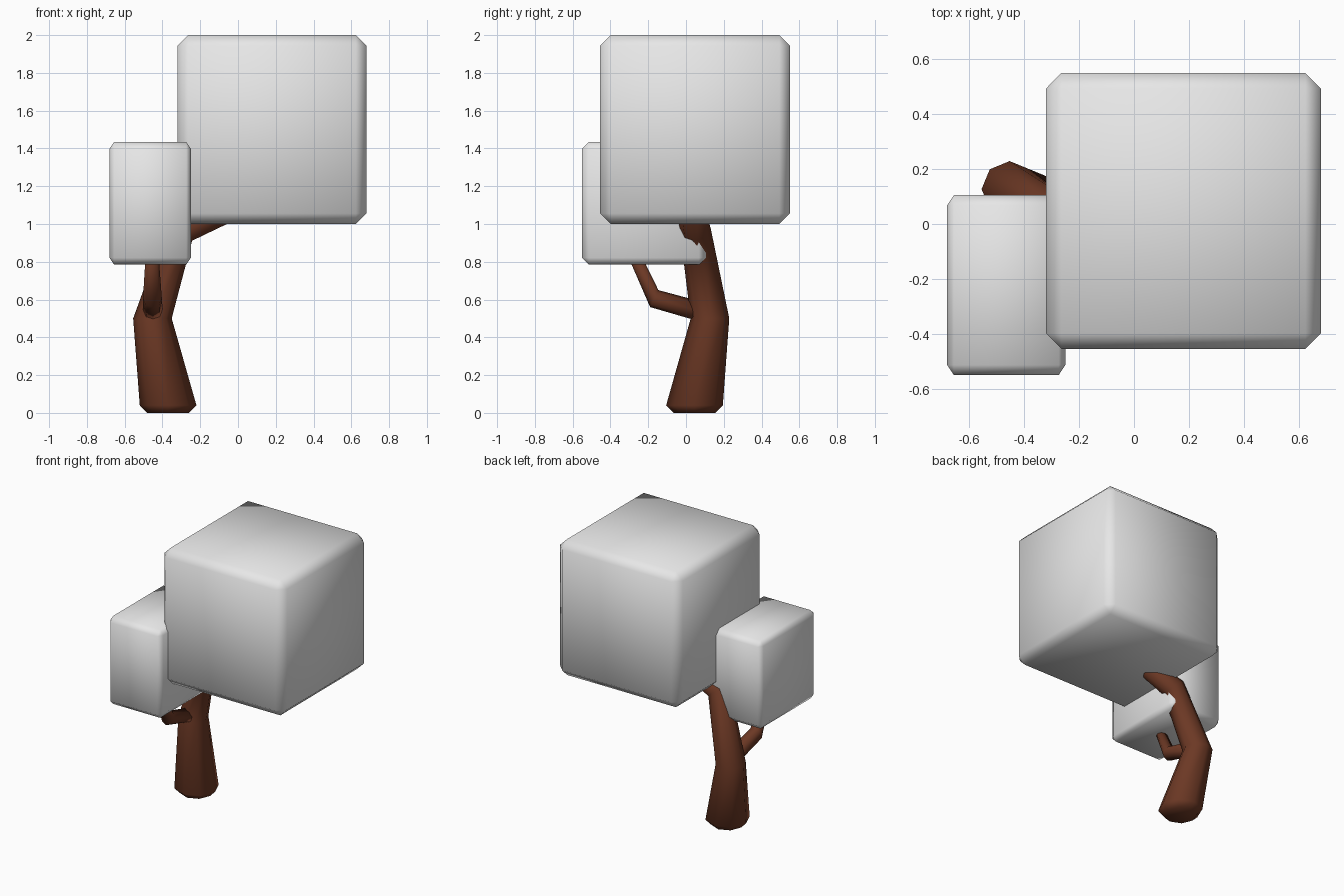
import bpy, bmesh, math
from mathutils import Vector

if "Cube" in bpy.data.objects:
    bpy.data.objects.remove(bpy.data.objects["Cube"])


def material(name, color):
    m = bpy.data.materials.new(name)
    m.diffuse_color = (*color, 1)
    m.use_nodes = True
    m.node_tree.nodes["Principled BSDF"].inputs["Base Color"].default_value = m.diffuse_color
    return m


bark = material("bark brown", (0.15, 0.04, 0.018))
leaf = material("foliage grey", (0.8, 0.8, 0.8))


def finish(name, bm, mat):
    bmesh.ops.recalc_face_normals(bm, faces=bm.faces)
    for f in bm.faces:
        f.smooth = True
    me = bpy.data.meshes.new(name)
    bm.to_mesh(me)
    bm.free()
    me.materials.append(mat)
    ob = bpy.data.objects.new(name, me)
    bpy.context.collection.objects.link(ob)
    return ob


def block(name, lo, hi):
    """Chamfered unit cube stretched between two corners."""
    lo, hi = Vector(lo), Vector(hi)
    bm = bmesh.new()
    bmesh.ops.create_cube(bm, size=1)
    bmesh.ops.bevel(bm, geom=bm.edges[:], offset=0.056, segments=1, affect='EDGES')
    for v in bm.verts:
        v.co = (lo + hi) / 2 + v.co * (hi - lo)
    finish(name, bm, leaf)


def limb(name, rings, sides=8):
    """Tapered tube through rings of (centre, radius, normal)."""
    bm = bmesh.new()
    loops = []
    for centre, r, normal in rings:
        n = Vector(normal).normalized()
        q = Vector((0, 0, 1)).rotation_difference(n)
        loops.append([bm.verts.new(Vector(centre) + q @ Vector(
            (r * math.cos(i * math.tau / sides), r * math.sin(i * math.tau / sides), 0)))
            for i in range(sides)])
    for a, b in zip(loops, loops[1:]):
        for i in range(sides):
            j = (i + 1) % sides
            bm.faces.new((a[i], a[j], b[j], b[i]))
    bm.faces.new(loops[0])
    bm.faces.new(loops[-1])
    finish(name, bm, bark)


# Foliage blocks
block("large_foliage", (-0.32, -0.455, 1.0), (0.68, 0.55, 2.0))
block("small_foliage", (-0.68, -0.55, 0.785), (-0.25, 0.105, 1.435))

# Trunk, bending right into the large block
up = (0, 0, 1)
limb("trunk", [
    ((-0.37, 0.045, 0.0), 0.11, up),
    ((-0.37, 0.045, 0.04), 0.15, up),
    ((-0.453, 0.127, 0.5), 0.102, up),
    ((-0.305, 0.05, 0.965), 0.082, (0.65, -0.1, 0.75)),
    ((0.03, 0.02, 1.12), 0.07, (0.9, -0.08, 0.42)),
])

# Side branch, reaching forward into the small block
limb("side_branch", [
    ((-0.45, 0.10, 0.53), 0.052, (0, -1, 0.25)),
    ((-0.453, -0.168, 0.605), 0.05, (0, -0.9, 0.44)),
    ((-0.455, -0.29, 0.87), 0.032, (0, -0.42, 0.9)),
])
